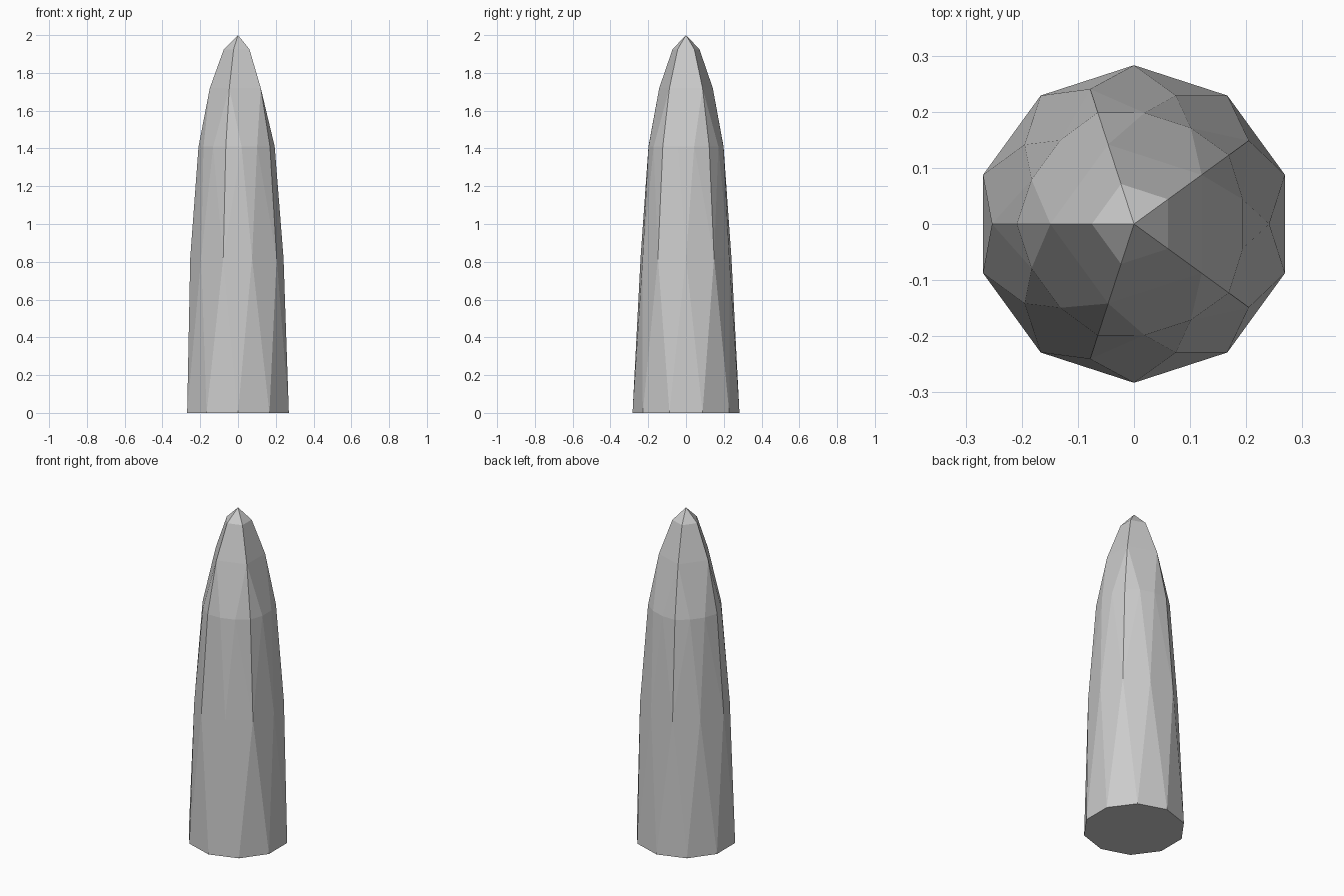
import bpy, bmesh
from math import cos, sin, radians

cube = bpy.data.objects.get("Cube")
if cube:
    bpy.data.objects.remove(cube, do_unlink=True)

grey = bpy.data.materials.new("pale grey")
grey.use_nodes = True
colour = (0.6, 0.6, 0.6, 1)
grey.diffuse_color = colour
grey.node_tree.nodes["Principled BSDF"].inputs["Base Color"].default_value = colour

SECTORS = 5
STEP = 360 / SECTORS
bm = bmesh.new()


def ring(z, points):
    """Repeat (radius, angle) points in every sector, starting at a crease."""
    verts = []
    for s in range(SECTORS):
        for r, a in points:
            t = radians(36 + s * STEP + a)
            verts.append(bm.verts.new((r * cos(t), r * sin(t), z)))
    return verts


apex = bm.verts.new((0, 0, 2))
tip = ring(1.925, [(0.075, 0)])
neck = ring(1.72, [(0.149, 0)])
shoulder = ring(1.41, [(0.209, 0), (0.199, 23.4), (0.199, 48.6)])
waist = ring(0.82, [(0.253, 0), (0.241, 36)])
base = ring(0, [(0.283, 18), (0.283, 54)])


def at(verts, i):
    return verts[i % len(verts)]


for s in range(SECTORS):
    t0, t1 = tip[s], at(tip, s + 1)
    n0, n1 = neck[s], at(neck, s + 1)
    a0, a1, a2, a3 = [at(shoulder, 3 * s + k) for k in range(4)]
    w0, w1, w2 = [at(waist, 2 * s + k) for k in range(3)]
    b0, b1, b2 = [at(base, 2 * s + k) for k in range(3)]
    faces = [
        # Pointed cap
        (apex, t0, t1), (t0, n0, n1, t1),
        # Shoulder facets
        (n0, a0, a1), (n0, a1, a2, n1), (n1, a2, a3),
        # Upper body facets
        (a0, w0, a1), (a1, w0, w1), (a1, w1, a2), (a2, w1, w2), (a2, w2, a3),
        # Lower body facets
        (w0, b0, w1), (w1, b0, b1), (w1, b1, w2), (w2, b1, b2),
    ]
    for f in faces:
        bm.faces.new(f)

# Flat underside
centre = bm.verts.new((0, 0, 0))
for i in range(len(base)):
    bm.faces.new((centre, at(base, i + 1), base[i]))

bmesh.ops.recalc_face_normals(bm, faces=bm.faces)
mesh = bpy.data.meshes.new("faceted_spire")
bm.to_mesh(mesh)
bm.free()
mesh.materials.append(grey)
spire = bpy.data.objects.new("faceted_spire", mesh)
bpy.context.collection.objects.link(spire)
